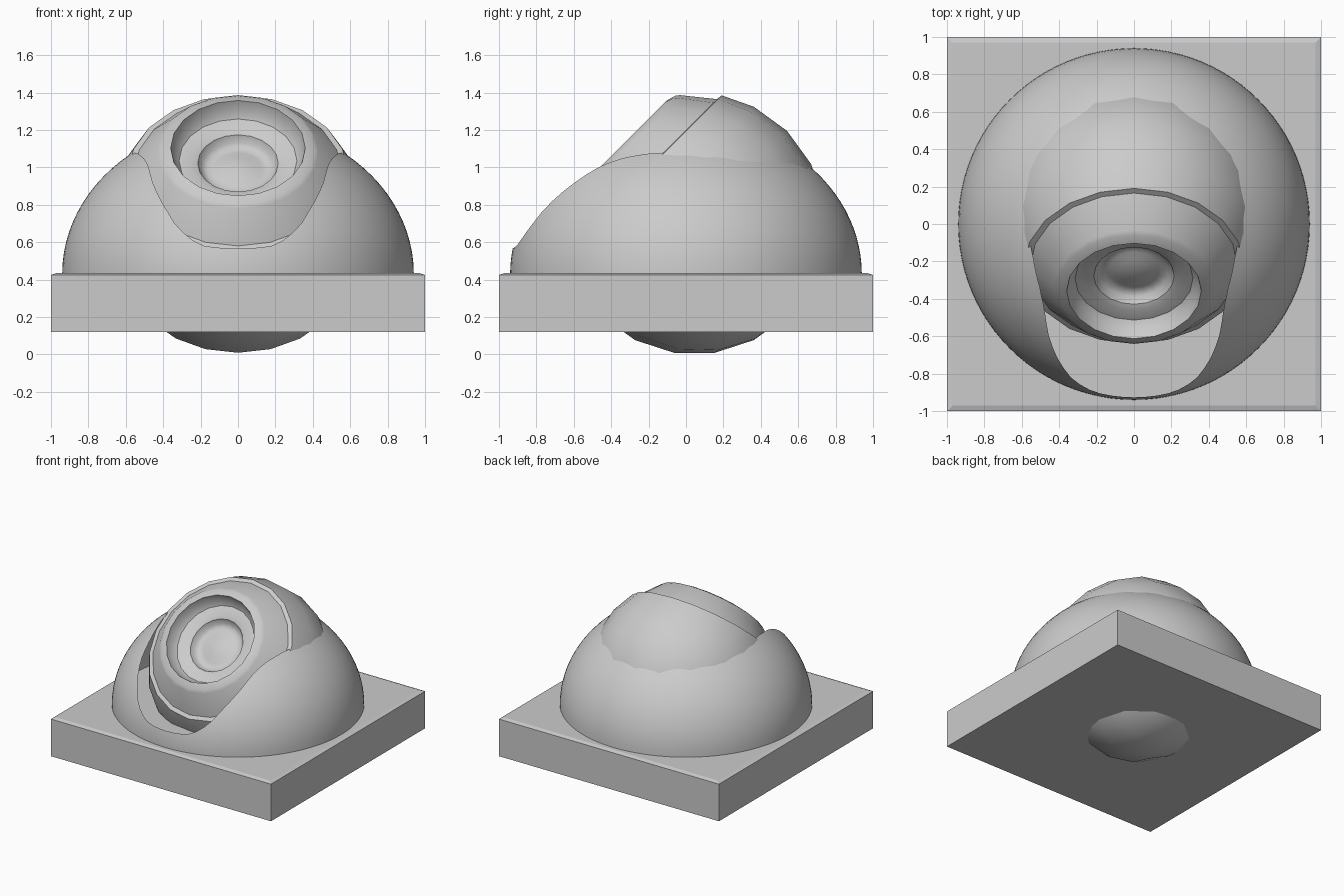
import bpy, bmesh, math

if "Cube" in bpy.data.objects:
    bpy.data.objects.remove(bpy.data.objects["Cube"])

BALL_Y, BALL_Z, BALL_R = 0.045, 0.70, 0.70
DOME_R, DOME_H, DOME_Z = 0.94, 0.81, 0.43


def finish(name, bm, angle=40, fix=True):
    if fix:
        bmesh.ops.recalc_face_normals(bm, faces=bm.faces)
    me = bpy.data.meshes.new(name)
    bm.to_mesh(me)
    bm.free()
    ob = bpy.data.objects.new(name, me)
    bpy.context.collection.objects.link(ob)
    bpy.ops.object.select_all(action='DESELECT')
    ob.select_set(True)
    bpy.context.view_layer.objects.active = ob
    bpy.ops.object.shade_smooth_by_angle(angle=math.radians(angle))
    return ob


def lathe(name, profile, segments):
    """Spin (radius, height) points around z; both ends lie on the axis."""
    bm = bmesh.new()
    vs = [bm.verts.new((r, 0, h)) for r, h in profile]
    es = [bm.edges.new(p) for p in zip(vs, vs[1:])]
    bmesh.ops.spin(bm, geom=vs + es, cent=(0, 0, 0), axis=(0, 0, 1),
                   angle=math.tau, steps=segments, use_merge=True)
    bmesh.ops.remove_doubles(bm, verts=bm.verts, dist=1e-4)
    return finish(name, bm)


# base plate with a very shallow raised top
bm = bmesh.new()
loops = []
for s, z in ((1, 0.12), (1, 0.425), (0.97, 0.435)):
    loops.append([bm.verts.new((s * x, s * y, z))
                  for x, y in ((-1, -1), (1, -1), (1, 1), (-1, 1))])
for a, b in zip(loops, loops[1:]):
    for i in range(4):
        j = (i + 1) % 4
        bm.faces.new((a[i], a[j], b[j], b[i]))
bm.faces.new(loops[0][::-1])
bm.faces.new(loops[-1])
finish("base_plate", bm, 10)

# camera ball: sphere, tapered collar, recessed bowl and lens
profile = [(BALL_R * math.sin(math.radians(a)), -BALL_R * math.cos(math.radians(a)))
           for a in list(range(0, 109, 18)) + [123]]
profile[0] = (0, -BALL_R)
profile += [(0.555, 0.385), (0.43, 0.54), (0.41, 0.555), (0.36, 0.57),      # collar and rim
            (0.345, 0.51), (0.315, 0.475), (0.25, 0.47), (0.215, 0.455),    # bowl
            (0.195, 0.415), (0.165, 0.40), (0.13, 0.405),                   # groove
            (0.08, 0.42), (0, 0.43)]                                        # lens
ball = lathe("camera_ball", profile, 20)
ball.location = (0, BALL_Y, BALL_Z)
ball.rotation_euler.x = math.radians(45)

# half width of the U-shaped front opening at each height
OPENING = [(0.565, 0.0), (0.568, 0.10), (0.577, 0.176), (0.615, 0.257), (0.695, 0.337),
           (0.83, 0.417), (0.91, 0.455), (1.01, 0.48), (1.05, 0.505), (1.075, 0.54), (1.09, 0.60)]


def half_width(z):
    if z < OPENING[0][0]:
        return -1
    for (z0, w0), (z1, w1) in zip(OPENING, OPENING[1:]):
        if z <= z1:
            return w0 + (w1 - w0) * (z - z0) / (z1 - z0)
    return OPENING[-1][1]


def dome_point(theta, phi):
    r = DOME_R * math.cos(phi)
    return r * math.cos(theta), r * math.sin(theta), DOME_Z + DOME_H * math.sin(phi)


def top_angle(theta):
    """Climb the dome until it meets the opening or is buried in the ball."""
    phi = 0.0
    while phi < 1.4:
        x, y, z = dome_point(theta, phi)
        if y < 0 and abs(x) <= half_width(z):
            break
        if math.dist((x, y, z), (0, BALL_Y, BALL_Z)) < BALL_R - 0.04:
            break
        phi += 0.002
    return phi


# hollow dome shell, trimmed to the opening
N, ROWS = 96, 14
bm = bmesh.new()
cols = []
for i in range(N):
    th = math.tau * i / N
    top = top_angle(th)
    cols.append([bm.verts.new(dome_point(th, top * j / ROWS)) for j in range(ROWS + 1)])
for i in range(N):
    a, b = cols[i], cols[(i + 1) % N]
    for j in range(ROWS):
        bm.faces.new((a[j], b[j], b[j + 1], a[j + 1]))
finish("dome_shell", bm, 60, fix=False)
